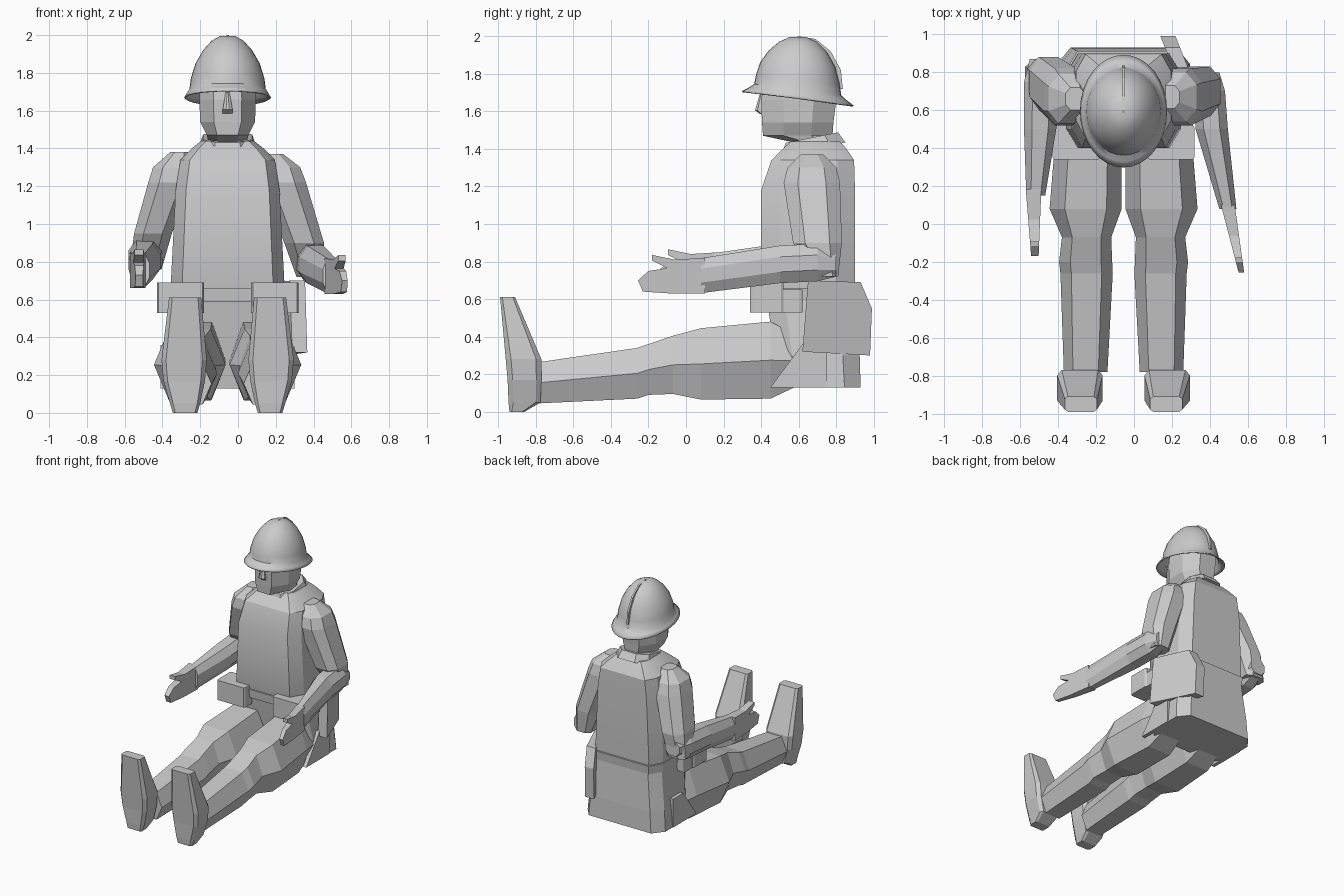
import bpy, bmesh, math

MID = -0.055  # the body's own mirror plane in x


def finish(name, bm, smooth=None):
    bmesh.ops.remove_doubles(bm, verts=bm.verts, dist=1e-5)
    bmesh.ops.recalc_face_normals(bm, faces=bm.faces)
    me = bpy.data.meshes.new(name)
    bm.to_mesh(me)
    bm.free()
    ob = bpy.data.objects.new(name, me)
    bpy.context.collection.objects.link(ob)
    if smooth:
        bpy.ops.object.select_all(action='DESELECT')
        ob.select_set(True)
        bpy.context.view_layer.objects.active = ob
        bpy.ops.object.shade_smooth_by_angle(angle=math.radians(smooth))
    return ob


def outline(f, g):
    """Chamfered unit section: 8 sides, or 6 when g is 0."""
    pts = [(-f, -1), (f, -1), (1, -g), (1, g), (f, 1), (-f, 1), (-1, g), (-1, -g)]
    return list(dict.fromkeys((a, b + 0.0) for a, b in pts))


def loft(name, axis, rings, f=0.6, g=0.5, shear=0, flip=False, smooth=None):
    """Skin sections (t, x, other, rx, r_other) stacked along y or z."""
    bm = bmesh.new()
    loops = []
    for t, x, c, rx, rc in rings:
        loop = []
        for u, v in outline(f, g):
            px = x + u * rx
            px = 2 * MID - px if flip else px
            q = c + v * rc
            co = (px, q, t + shear * (q - c)) if axis == 'z' else (px, t, q)
            loop.append(bm.verts.new(co))
        loops.append(loop)
    n = len(loops[0])
    for a, b in zip(loops, loops[1:]):
        for i in range(n):
            j = (i + 1) % n
            bm.faces.new((a[i], a[j], b[j], b[i]))
    bm.faces.new(loops[0])
    bm.faces.new(loops[-1])
    return finish(name, bm, smooth)


def slab(name, pts, xc, half):
    """Side-view (y, z) outline given thickness; xc and half depend on y."""
    bm = bmesh.new()
    a, b = ([bm.verts.new((xc(y) + s * half(y), y, z)) for y, z in pts] for s in (-1, 1))
    bm.faces.new(a)
    bm.faces.new(b)
    for i in range(len(pts)):
        j = (i + 1) % len(pts)
        bm.faces.new((a[i], a[j], b[j], b[i]))
    return finish(name, bm)


# Coat: torso, belt and flared skirt
loft('torso', 'z', [(0.58, MID, 0.66, 0.29, 0.235), (0.7, MID, 0.65, 0.30, 0.25),
                    (1.18, MID, 0.65, 0.275, 0.25), (1.34, MID, 0.675, 0.25, 0.22),
                    (1.40, MID, 0.685, 0.19, 0.17), (1.44, MID, 0.69, 0.14, 0.13)],
     f=0.8, g=0.6, smooth=25)
loft('belt', 'z', [(0.59, MID, 0.655, 0.30, 0.25), (0.66, MID, 0.655, 0.305, 0.257)], f=0.8, g=0.6)
loft('coat_skirt', 'z', [(0.13, MID, 0.715, 0.35, 0.215), (0.3, MID, 0.70, 0.335, 0.225),
                         (0.62, MID, 0.665, 0.29, 0.238)], f=0.8, g=0.6)

# Legs, boots, skirt flaps and belt pouches on both sides
for side, flip in (('right', False), ('left', True)):
    s = 1 if flip else -1
    loft(side + '_leg', 'y', [(0.62, -0.24, 0.27, 0.15, 0.12), (0.45, -0.24, 0.275, 0.175, 0.205),
                              (0.08, -0.255, 0.255, 0.19, 0.19), (-0.07, -0.25, 0.25, 0.13, 0.155),
                              (-0.20, -0.255, 0.225, 0.14, 0.135), (-0.26, -0.25, 0.205, 0.138, 0.135),
                              (-0.78, -0.255, 0.155, 0.115, 0.11)], f=0.58, g=0, flip=flip)
    loft(side + '_boot', 'z', [(0.0, -0.28, -0.90, 0.065, 0.04), (0.05, -0.28, -0.86, 0.08, 0.085),
                               (0.17, -0.285, -0.86, 0.11, 0.09), (0.28, -0.285, -0.865, 0.12, 0.095),
                               (0.61, -0.28, -0.95, 0.085, 0.04)], f=0.8, g=0.7, flip=flip)
    slab(side + '_skirt_flap', [(0.62, 0.36), (0.45, 0.13), (0.75, 0.13), (0.75, 0.36)],
         lambda y: MID + s * 0.34, lambda y: 0.015)
    loft(side + '_pouch', 'z', [(0.53, -0.305, 0.43, 0.125, 0.09), (0.69, -0.305, 0.43, 0.125, 0.09)],
         f=0.93, g=0.85, flip=flip)
    loft(side + '_side_pouch', 'z', [(0.53, -0.365, 0.53, 0.055, 0.09), (0.65, -0.365, 0.53, 0.055, 0.09)],
         f=0.9, g=0.9, flip=flip)

# Arms, each with its own pose
loft('left_upper_arm', 'z', [(1.37, 0.19, 0.67, 0.05, 0.06), (1.30, 0.22, 0.67, 0.11, 0.13),
                             (1.22, 0.24, 0.67, 0.12, 0.15), (0.9, 0.35, 0.70, 0.105, 0.13),
                             (0.72, 0.38, 0.75, 0.07, 0.06)], f=0.5, g=0.5)
loft('left_forearm', 'y', [(0.80, 0.40, 0.78, 0.05, 0.06), (0.70, 0.395, 0.795, 0.085, 0.10),
                           (0.5, 0.41, 0.785, 0.085, 0.10), (0.08, 0.495, 0.725, 0.045, 0.093)], f=0.5, g=0.4)
loft('right_upper_arm', 'z', [(1.38, -0.31, 0.66, 0.05, 0.06), (1.30, -0.345, 0.66, 0.105, 0.13),
                              (1.22, -0.36, 0.67, 0.115, 0.15), (0.95, -0.45, 0.74, 0.10, 0.14),
                              (0.76, -0.49, 0.80, 0.085, 0.06)], f=0.5, g=0.5)
loft('right_forearm', 'y', [(0.87, -0.485, 0.84, 0.065, 0.06), (0.75, -0.49, 0.82, 0.09, 0.10),
                            (0.5, -0.495, 0.80, 0.085, 0.095), (0.15, -0.518, 0.755, 0.05, 0.09)], f=0.5, g=0.4)

# Flat hands with a raised thumb
hand = [(0.1, 0.63), (-0.08, 0.63), (-0.23, 0.64), (-0.255, 0.70), (-0.20, 0.75), (-0.10, 0.765),
        (-0.18, 0.805), (-0.18, 0.835), (-0.06, 0.81), (0.1, 0.82)]
slab('left_hand', hand, lambda y: 0.515 - 0.2 * y, lambda y: 0.03 + 0.06 * y)
slab('right_hand', [(y + 0.085, z + 0.03) for y, z in hand],
     lambda y: -0.526 - 0.02 * y, lambda y: 0.03 + 0.06 * y)

# Haversack hung at the hip
slab('haversack', [(0.65, 0.70), (0.93, 0.69), (0.99, 0.55), (0.98, 0.30), (0.62, 0.32)],
     lambda y: 0.315 - 0.4 * (y - 0.65), lambda y: 0.04)

# Head, nose and collar
loft('head', 'z', [(1.38, MID, 0.70, 0.10, 0.10), (1.43, MID, 0.70, 0.10, 0.105),
                   (1.47, MID, 0.595, 0.11, 0.185), (1.54, MID, 0.595, 0.145, 0.19),
                   (1.66, MID, 0.60, 0.15, 0.20), (1.78, MID, 0.60, 0.145, 0.18)], f=0.5, g=0.4)
loft('nose', 'z', [(1.585, MID, 0.415, 0.026, 0.02), (1.605, MID, 0.40, 0.026, 0.032),
                   (1.70, MID, 0.41, 0.01, 0.015)], f=0.3, g=0.6)
loft('collar', 'z', [(1.40, MID, 0.68, 0.15, 0.17), (1.46, MID, 0.67, 0.13, 0.14)],
     f=0.5, g=0.5, shear=0.2)

# Helmet: open shell lofted from a profile of (x radius, y radius, height, tilt)
profile = [(0.04, 0.045, 1.995, 0), (0.085, 0.10, 1.97, 0), (0.13, 0.155, 1.92, 0.02),
           (0.17, 0.20, 1.85, 0.06), (0.195, 0.223, 1.77, 0.1), (0.202, 0.232, 1.715, 0.13),
           (0.218, 0.265, 1.69, 0.13), (0.23, 0.297, 1.67, 0.13)]
bm = bmesh.new()
N = 32
prev = None
for rx, ry, z, k in profile:
    ring = []
    for i in range(N):
        a = math.tau * i / N
        y = ry * math.sin(a)
        ring.append(bm.verts.new((MID + rx * math.cos(a), 0.595 + y, z - k * y)))
    if prev:
        for i in range(N):
            bm.faces.new((prev[i], prev[(i + 1) % N], ring[(i + 1) % N], ring[i]))
    else:
        bm.faces.new(ring)
    prev = ring
shell = finish('helmet', bm, 40)
solid = shell.modifiers.new('thickness', 'SOLIDIFY')
solid.thickness = 0.008

# Crest along the crown
slab('helmet_crest', [(0.50, 1.965), (0.60, 2.0), (0.69, 1.985), (0.77, 1.92), (0.825, 1.82),
                      (0.835, 1.72), (0.80, 1.72), (0.74, 1.88), (0.60, 1.96)],
     lambda y: MID, lambda y: 0.007)
